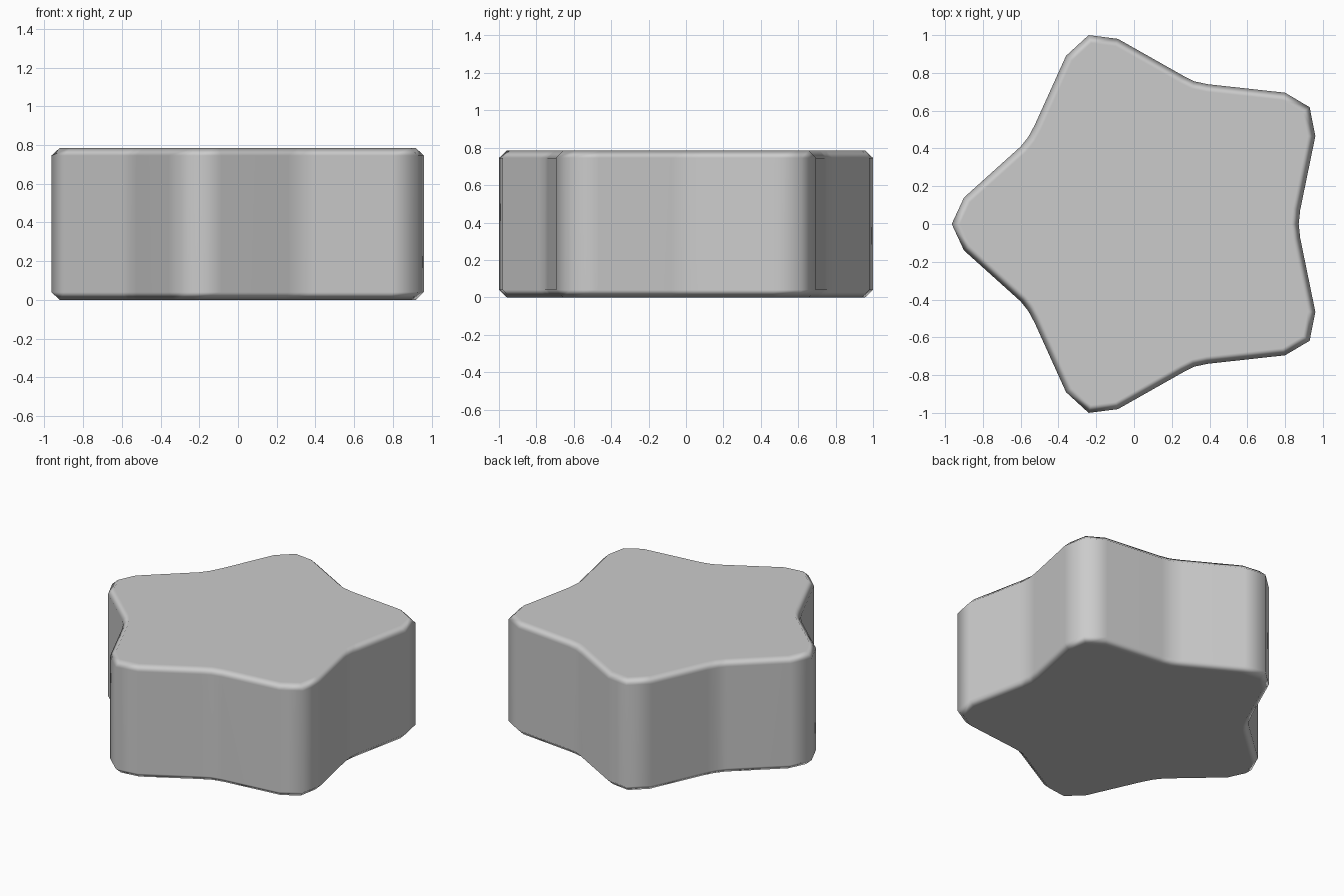
import bpy, bmesh, math

if "Cube" in bpy.data.objects:
    bpy.data.objects.remove(bpy.data.objects["Cube"])

HEIGHT = 0.785
BEVEL = 0.04

# Upper half of the star outline, from left tip to right notch
half = [(-0.965, 0), (-0.90, 0.14), (-0.60, 0.41), (-0.56, 0.46), (-0.525, 0.525),
        (-0.36, 0.89), (-0.24, 1.0), (-0.085, 0.98), (0.26, 0.785), (0.32, 0.755),
        (0.39, 0.74), (0.80, 0.695), (0.93, 0.618), (0.96, 0.465), (0.88, 0.075),
        (0.872, 0)]
outline = half + [(x, -y) for x, y in reversed(half[1:-1])]

# Extruded star block
bm = bmesh.new()
base = bm.faces.new([bm.verts.new((x, y, 0)) for x, y in outline])
top = bmesh.ops.extrude_face_region(bm, geom=[base], use_keep_orig=True)
for v in top["geom"]:
    if isinstance(v, bmesh.types.BMVert):
        v.co.z = HEIGHT
bmesh.ops.recalc_face_normals(bm, faces=bm.faces[:])

# Chamfered top and bottom rims
rims = [e for e in bm.edges if abs(e.verts[0].co.z - e.verts[1].co.z) < 1e-4]
bmesh.ops.bevel(bm, geom=rims, offset=BEVEL, segments=1, profile=0.5, affect='EDGES')
for f in bm.faces:
    f.smooth = True

mesh = bpy.data.meshes.new("star_block")
bm.to_mesh(mesh)
bm.free()
star = bpy.data.objects.new("star_block", mesh)
bpy.context.collection.objects.link(star)

# Keep the flat top and bottom clean under smooth shading
weighted = star.modifiers.new("weighted_normals", 'WEIGHTED_NORMAL')
weighted.weight = 80
